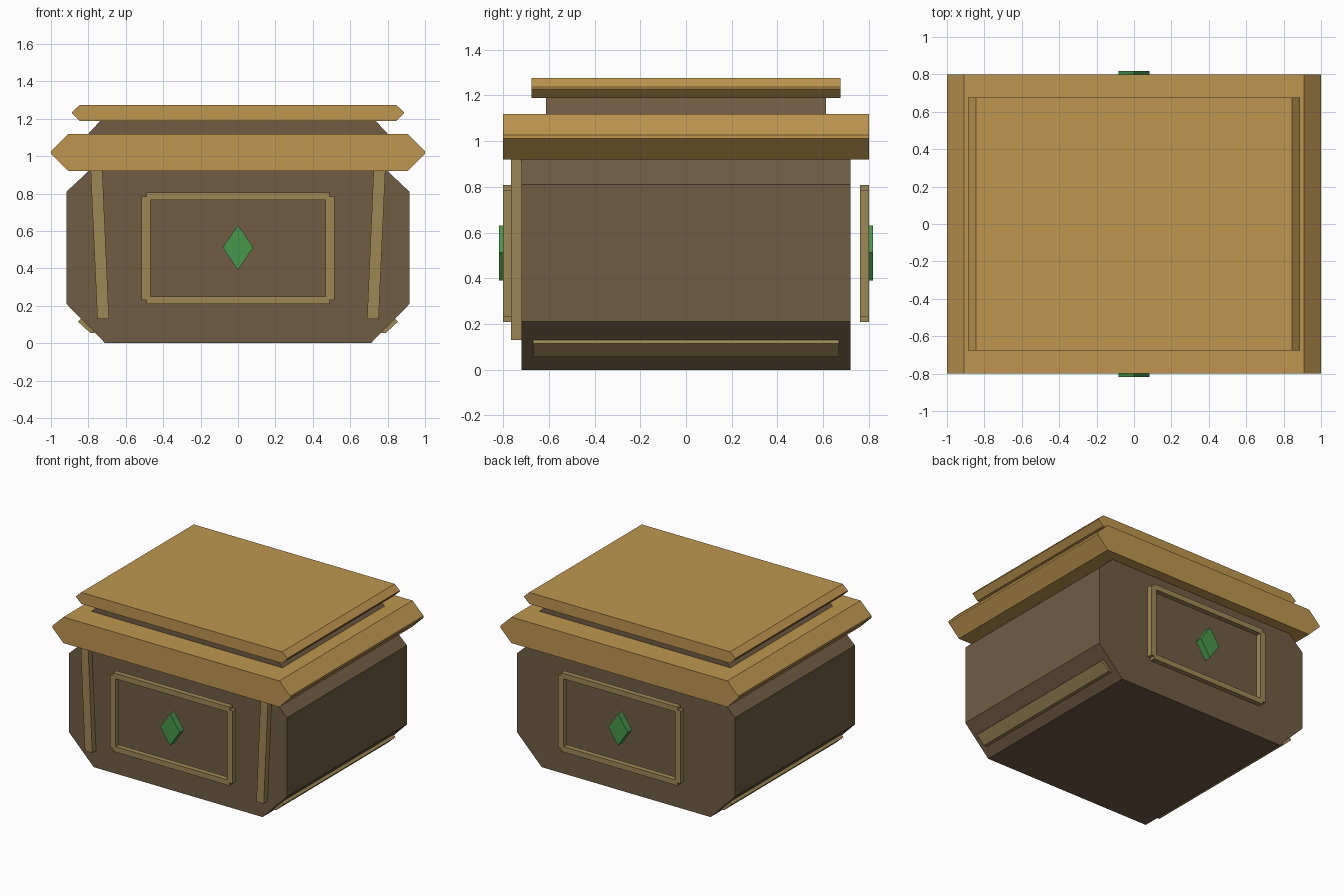
import bpy, bmesh

if "Cube" in bpy.data.objects:
    bpy.data.objects.remove(bpy.data.objects["Cube"])


def srgb(r, g, b):
    lin = lambda c: c / 12.92 if c <= 0.04045 else ((c + 0.055) / 1.055) ** 2.4
    return (lin(r / 255), lin(g / 255), lin(b / 255), 1)


def material(name, colour):
    m = bpy.data.materials.new(name)
    m.diffuse_color = colour
    m.use_nodes = True
    m.node_tree.nodes["Principled BSDF"].inputs["Base Color"].default_value = m.diffuse_color
    return m


WOOD = material("dark_wood", srgb(112, 92, 68))
GOLD = material("gold", srgb(190, 150, 80))
TRIM = material("dull_gold", srgb(158, 135, 85))
GREEN = material("green_gem", srgb(70, 150, 75))


def extrude(name, profile, y0, y1, mat, hole=None):
    """Extrude an x-z outline along y; a hole outline needs the same point count."""
    bm = bmesh.new()
    loops = []
    for ring in [profile] + ([hole] if hole else []):
        loops.append([[bm.verts.new((x, y, z)) for x, z in ring] for y in (y0, y1)])
    n = len(profile)
    for front, back in loops:
        for i in range(n):
            j = (i + 1) % n
            bm.faces.new((front[i], front[j], back[j], back[i]))
    for k in (0, 1):
        if hole:
            a, b = loops[0][k], loops[1][k]
            for i in range(n):
                j = (i + 1) % n
                bm.faces.new((a[i], a[j], b[j], b[i]))
        else:
            bm.faces.new(loops[0][k])
    bmesh.ops.recalc_face_normals(bm, faces=bm.faces)
    mesh = bpy.data.meshes.new(name)
    bm.to_mesh(mesh)
    bm.free()
    ob = bpy.data.objects.new(name, mesh)
    mesh.materials.append(mat)
    bpy.context.collection.objects.link(ob)
    return ob


def mirrored(right):
    """Close a right-hand outline (bottom to top) with its mirror image."""
    return right + [(-x, z) for x, z in reversed(right)]


# Body, rim, neck and lid
extrude("chest_body", mirrored([(0.71, 0), (0.917, 0.21), (0.917, 0.81), (0.8, 0.92), (0.8, 0.95)]),
        -0.72, 0.72, WOOD)
extrude("rim", mirrored([(0.908, 0.92), (1, 1.012), (1, 1.027), (0.908, 1.118)]), -0.8, 0.8, GOLD)
extrude("lid_neck", mirrored([(0.805, 1.115), (0.735, 1.19)]), -0.613, 0.613, WOOD)
extrude("lid", mirrored([(0.845, 1.188), (0.887, 1.228), (0.887, 1.236), (0.845, 1.275)]),
        -0.676, 0.676, GOLD)

# Rails on the lower bevels and slanted struts on the front
rail = [(0.765, 0.055), (0.79, 0.055), (0.855, 0.115), (0.835, 0.135)]
strut = [(0.69, 0.13), (0.752, 0.13), (0.788, 0.925), (0.725, 0.925)]
for side, s in (("right", 1), ("left", -1)):
    extrude("bottom_rail_" + side, [(s * x, z) for x, z in rail], -0.67, 0.67, TRIM)
    extrude("front_strut_" + side, [(s * x, z) for x, z in strut], -0.765, -0.71, TRIM)

# Notched frame and gem, front and back
ZC = 0.508
corner = [(0.515, 0.277), (0.49, 0.277), (0.49, 0.299)]
inner = [(0.468, 0.235), (0.468, 0.258), (0.445, 0.258)]


def four_corners(pts):
    top = [(x, ZC + z) for x, z in pts]
    top += [(-x, z) for x, z in reversed(top)]
    return top + [(-x, 2 * ZC - z) for x, z in top]


gem = [(0, 0.39), (0.082, 0.512), (0, 0.632), (-0.082, 0.512)]
for end, s in (("front", -1), ("back", 1)):
    extrude("panel_frame_" + end, four_corners(corner), s * 0.76, s * 0.8, TRIM, four_corners(inner))
    extrude("gem_" + end, gem, s * 0.765, s * 0.817, GREEN)
